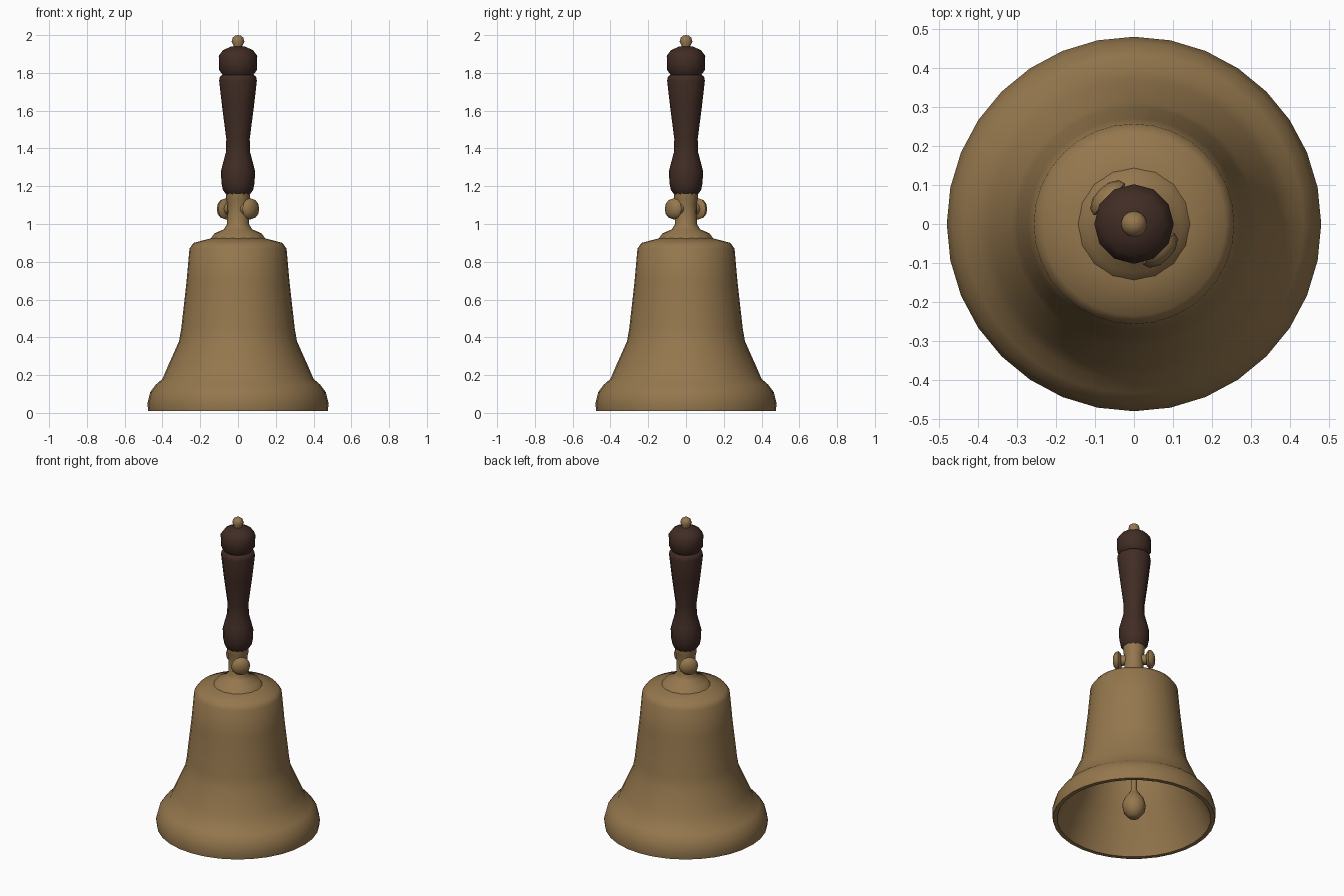
import bpy
import math
from mathutils import Matrix

cube = bpy.data.objects.get("Cube")
if cube:
    bpy.data.objects.remove(cube, do_unlink=True)


def make_material(name, colour):
    mat = bpy.data.materials.new(name)
    mat.use_nodes = True
    mat.diffuse_color = colour
    bsdf = next(n for n in mat.node_tree.nodes if n.type == 'BSDF_PRINCIPLED')
    bsdf.inputs["Base Color"].default_value = colour
    return mat


brass = make_material("aged brass", (0.30, 0.185, 0.075, 1))
wood = make_material("dark wood", (0.052, 0.025, 0.018, 1))


def lathe(name, profile, sides, mat, matrix=None, angle=50):
    """Spin a (radius, height) profile around z; radius zero closes an end."""
    verts, rings, faces = [], [], []
    for r, z in profile:
        count = sides if r > 0 else 1
        rings.append([len(verts) + i for i in range(count)])
        for i in range(count):
            a = math.tau * i / sides
            verts.append((r * math.cos(a), r * math.sin(a), z))
    for low, high in zip(rings, rings[1:]):
        for i in range(sides):
            j = (i + 1) % sides
            quad = [low[i % len(low)], low[j % len(low)],
                    high[j % len(high)], high[i % len(high)]]
            faces.append(list(dict.fromkeys(quad)))
    mesh = bpy.data.meshes.new(name)
    mesh.from_pydata(verts, [], faces)
    mesh.materials.append(mat)
    obj = bpy.data.objects.new(name, mesh)
    bpy.context.collection.objects.link(obj)
    if matrix:
        obj.matrix_world = matrix
    bpy.ops.object.select_all(action='DESELECT')
    obj.select_set(True)
    bpy.context.view_layer.objects.active = obj
    bpy.ops.object.shade_smooth_by_angle(angle=math.radians(angle))
    return obj


# Bell: hollow wall, from the inside of the crown down to the lip and back up
lathe("bell_body", [
    (0, 0.87), (0.21, 0.86), (0.235, 0.7), (0.27, 0.42), (0.34, 0.25),
    (0.40, 0.13), (0.45, 0.01), (0.475, 0.01), (0.48, 0.05), (0.465, 0.11),
    (0.435, 0.15), (0.40, 0.18), (0.37, 0.25), (0.312, 0.38), (0.30, 0.45),
    (0.272, 0.7), (0.257, 0.87), (0.235, 0.9), (0.14, 0.925), (0, 0.93),
], 32, brass)

# Crown and collar that hold the handle
lathe("crown", [
    (0, 0.9), (0.15, 0.915), (0.125, 0.95), (0.075, 0.972), (0.058, 1.0),
    (0.055, 1.1), (0.062, 1.13), (0.065, 1.175), (0, 1.175),
], 16, brass)

# Turned wooden grip and its pommel
lathe("handle", [
    (0, 1.13), (0.05, 1.14), (0.08, 1.18), (0.088, 1.22), (0.09, 1.28),
    (0.08, 1.32), (0.064, 1.38), (0.062, 1.45), (0.084, 1.62), (0.1, 1.76),
    (0.096, 1.78), (0.082, 1.79), (0.1, 1.815), (0.102, 1.89),
    (0.08, 1.92), (0.035, 1.94), (0, 1.94),
], 12, wood)

# Brass finial
lathe("finial", [
    (0, 1.92), (0.025, 1.93), (0.024, 1.945), (0.034, 1.965),
    (0.028, 1.987), (0.013, 1.998), (0, 2.0),
], 12, brass)

# Cross pin set diagonally, with a domed button at each end
diagonal = Matrix.Translation((0, 0, 1.08)) @ Matrix.Rotation(
    math.radians(-45), 4, 'Z') @ Matrix.Rotation(math.radians(90), 4, 'Y')
lathe("cross_pin", [(0, -0.09), (0.03, -0.09), (0.03, 0.09), (0, 0.09)],
      12, brass, diagonal)
flip = Matrix.Rotation(math.pi, 4, 'X')
for name, turn in (("right_pin_button", flip), ("left_pin_button", Matrix())):
    lathe(name, [(0, 0.072), (0.04, 0.075), (0.057, 0.09), (0.052, 0.107),
                 (0.03, 0.121), (0, 0.125)], 12, brass, diagonal @ turn)

# Clapper hanging on the bell axis
lathe("clapper", [
    (0, 0.012), (0.035, 0.02), (0.062, 0.055), (0.07, 0.095), (0.058, 0.14),
    (0.032, 0.175), (0.018, 0.2), (0.018, 0.88), (0, 0.88),
], 12, brass)
